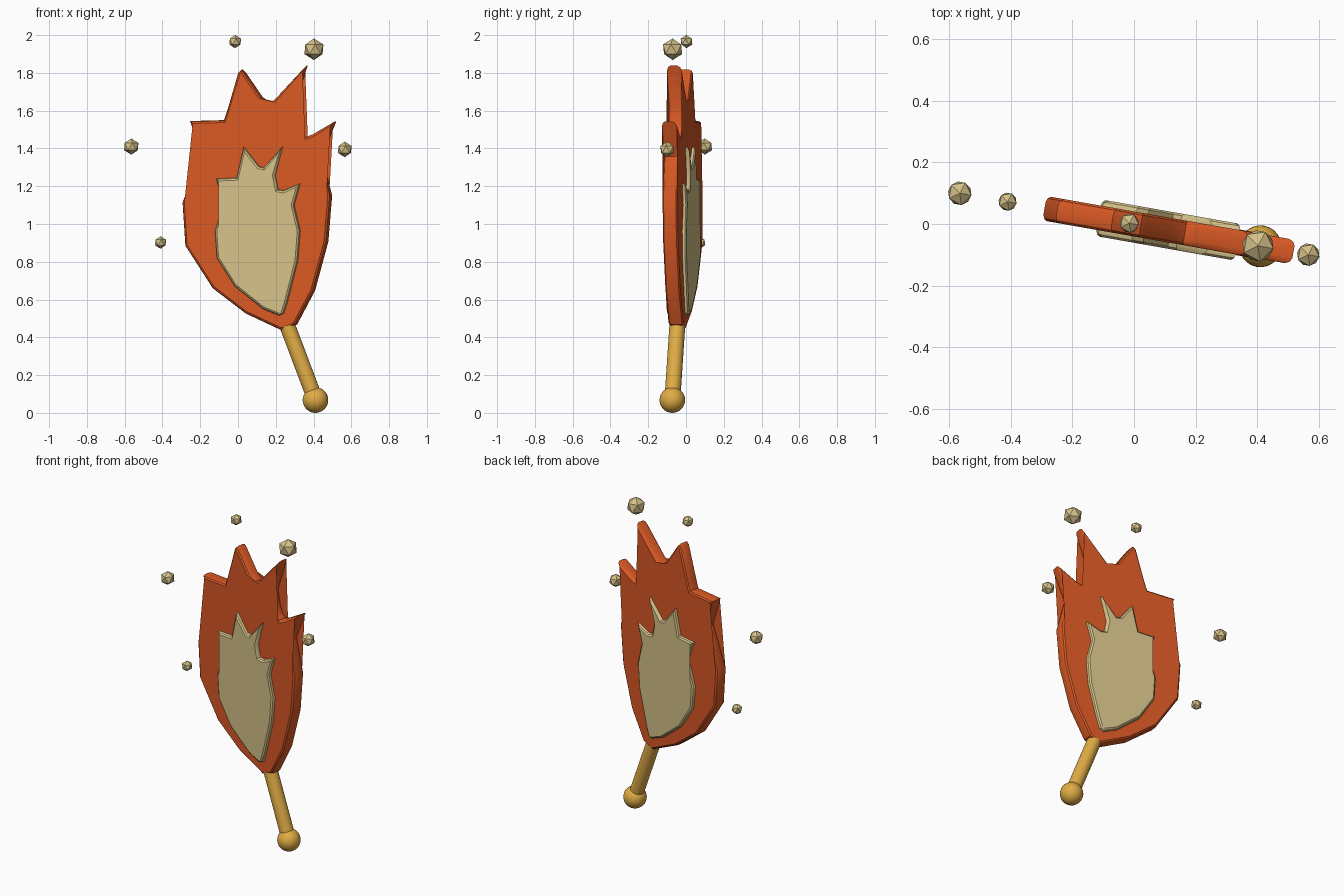
import bpy, bmesh
from math import radians, cos
from mathutils import Vector, Matrix

cube = bpy.data.objects.get("Cube")
if cube:
    bpy.data.objects.remove(cube, do_unlink=True)

TURN = radians(-10)                      # whole model is turned about z
SPIN = Matrix.Rotation(TURN, 4, 'Z')


def material(name, rgb):
    mat = bpy.data.materials.new(name)
    mat.use_nodes = True
    mat.diffuse_color = (*rgb, 1)
    mat.node_tree.nodes["Principled BSDF"].inputs["Base Color"].default_value = (*rgb, 1)
    return mat


ORANGE = material("flame_orange", (0.70, 0.10, 0.018))
CREAM = material("pale_cream", (0.67, 0.54, 0.25))
GOLD = material("warm_gold", (0.74, 0.41, 0.06))


def place(x, z, y=0.0):
    """Position in the plane of the fan, spread so x matches after the turn."""
    return Vector((x / cos(TURN), y, z))


def finish(name, bm, mat, smooth=True):
    bmesh.ops.recalc_face_normals(bm, faces=bm.faces)
    bm.transform(SPIN)
    mesh = bpy.data.meshes.new(name)
    bm.to_mesh(mesh)
    bm.free()
    mesh.materials.append(mat)
    obj = bpy.data.objects.new(name, mesh)
    bpy.context.collection.objects.link(obj)
    if smooth:
        bpy.ops.object.select_all(action='DESELECT')
        obj.select_set(True)
        bpy.context.view_layer.objects.active = obj
        bpy.ops.object.shade_smooth_by_angle(angle=radians(35))
    return obj


def inset(points, amount):
    """Mitred inward offset of a clockwise outline, limited at sharp tips."""
    result = []
    for i, p in enumerate(points):
        before = (p - points[i - 1]).normalized()
        after = (points[(i + 1) % len(points)] - p).normalized()
        n1 = Vector((before.z, 0, -before.x))
        n2 = Vector((after.z, 0, -after.x))
        mid = (n1 + n2).normalized()
        result.append(p + mid * amount / max(mid.dot(n1), 0.4))
    return result


def slab(name, outline, half, mat):
    """Thick plate with a rounded rim, the same on both sides."""
    pts = [place(x, z) for x, z in outline]
    rim = [(0.013, half), (0.004, half - 0.007), (0, half - 0.02)]
    layers = rim + [(a, -d) for a, d in reversed(rim)]
    bm = bmesh.new()
    rings = [[bm.verts.new(p + Vector((0, -d, 0))) for p in inset(pts, a)]
             for a, d in layers]
    for r1, r2 in zip(rings, rings[1:]):
        for i in range(len(pts)):
            bm.faces.new((r1[i - 1], r1[i], r2[i], r2[i - 1]))
    caps = [bm.faces.new(rings[0]), bm.faces.new(rings[-1])]
    bmesh.ops.triangulate(bm, faces=caps)
    return finish(name, bm, mat)


# Flame-shaped outer plate: up the left side, over the tips, down the right
flame = [(0.235, 0.437), (0.045, 0.526), (-0.13, 0.66), (-0.275, 0.885),
         (-0.29, 1.115), (-0.19, 1.357), (-0.25, 1.545), (-0.07, 1.55),
         (-0.05, 1.61), (0.005, 1.80), (0.022, 1.818), (0.04, 1.80),
         (0.125, 1.675), (0.165, 1.64), (0.195, 1.655), (0.365, 1.838),
         (0.295, 1.617), (0.31, 1.53), (0.33, 1.475), (0.355, 1.458),
         (0.40, 1.475), (0.517, 1.543), (0.442, 1.357), (0.495, 1.15),
         (0.475, 0.907), (0.405, 0.648), (0.31, 0.468)]
slab("outer_flame", flame, 0.04, ORANGE)

# Smaller plate showing on both faces
core = [(0.225, 0.515), (0.14, 0.55), (-0.01, 0.67), (-0.105, 0.82),
        (-0.115, 0.965), (-0.065, 1.115), (-0.11, 1.24), (0.0, 1.245),
        (0.038, 1.41), (0.12, 1.305), (0.145, 1.30), (0.245, 1.412),
        (0.205, 1.257), (0.22, 1.183), (0.25, 1.178), (0.338, 1.216),
        (0.305, 1.10), (0.337, 0.965), (0.325, 0.807), (0.27, 0.59),
        (0.25, 0.527)]
slab("inner_flame", core, 0.06, CREAM)

# Handle and its round knob
top, end = place(0.262, 0.46), place(0.41, 0.068)
axis = top - end
bm = bmesh.new()
bmesh.ops.create_cone(
    bm, cap_ends=True, segments=24, radius1=0.042, radius2=0.042, depth=axis.length,
    matrix=Matrix.Translation((top + end) / 2) @ axis.to_track_quat('Z', 'Y').to_matrix().to_4x4())
finish("handle", bm, GOLD)

bm = bmesh.new()
bmesh.ops.create_uvsphere(bm, u_segments=24, v_segments=16, radius=0.068,
                          matrix=Matrix.Translation(end))
finish("handle_knob", bm, GOLD)

# Faceted sparks floating around the flame
sparks = [(-0.565, 1.41, 0.043), (-0.41, 0.902, 0.033), (-0.015, 1.966, 0.035),
          (0.402, 1.925, 0.057), (0.565, 1.395, 0.041)]
for number, (x, z, radius) in enumerate(sparks, 1):
    bm = bmesh.new()
    bmesh.ops.create_icosphere(bm, subdivisions=1, radius=radius,
                               matrix=Matrix.Translation(place(x, z)))
    finish(f"spark_{number}", bm, CREAM, smooth=False)
